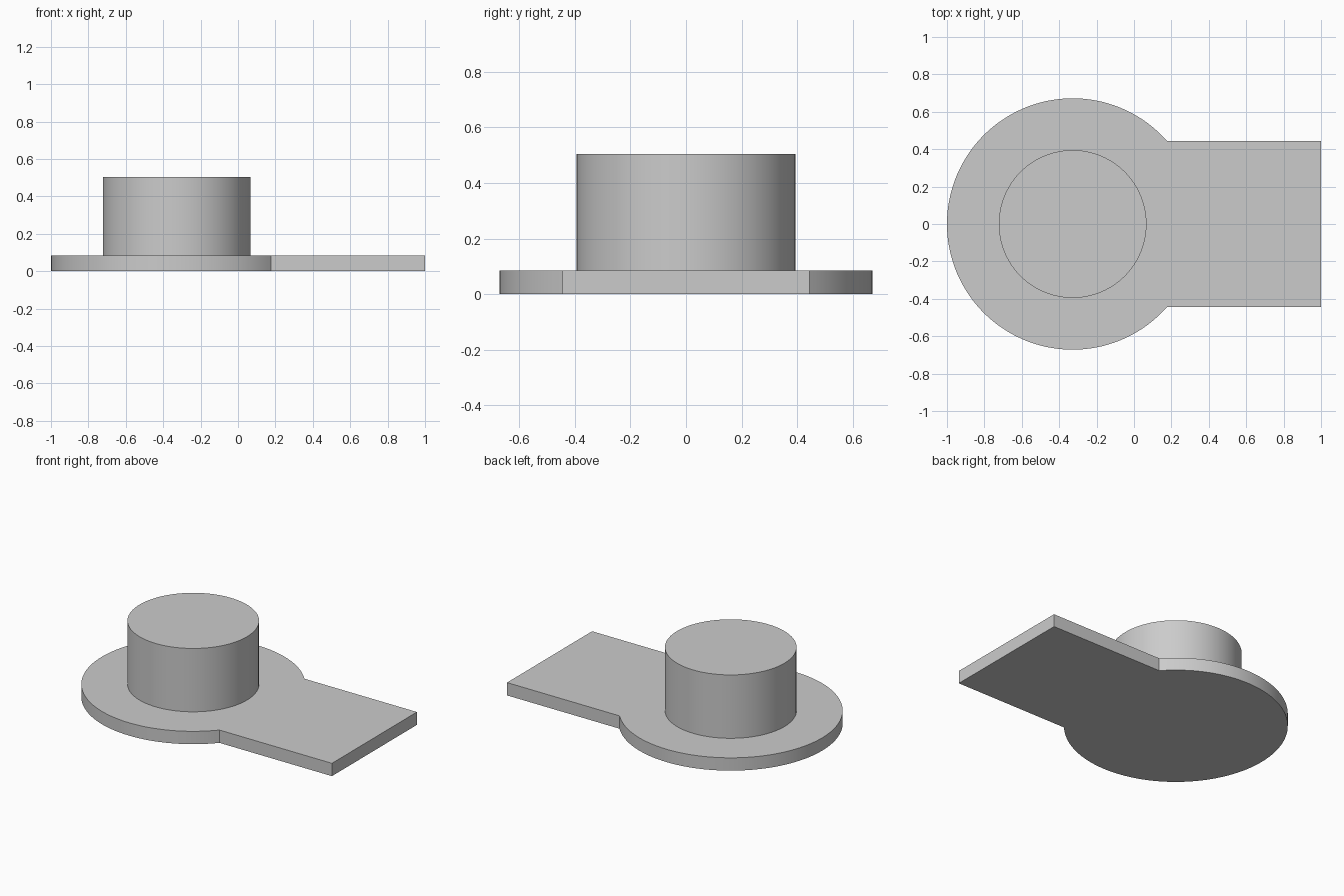
import bpy
import bmesh
from math import asin, cos, sin, pi, radians

cube = bpy.data.objects.get("Cube")
if cube:
    bpy.data.objects.remove(cube, do_unlink=True)

CENTRE_X = -0.328
DISC_R = 0.672
BOSS_R = 0.395
TAB_HALF = 0.445
PLATE_TOP = 0.085
BOSS_TOP = 0.505

grey = bpy.data.materials.new("plain_grey")
grey.use_nodes = True
colour = (0.6, 0.6, 0.6, 1)
grey.diffuse_color = colour
grey.node_tree.nodes["Principled BSDF"].inputs["Base Color"].default_value = colour


def arc(radius, start, end, steps):
    """Points along an arc around the disc centre."""
    angles = [start + (end - start) * i / steps for i in range(steps + 1)]
    return [(CENTRE_X + radius * cos(a), radius * sin(a)) for a in angles]


def extrude_profile(name, outline, bottom, top):
    """Closed outline raised into a solid with crisp rims."""
    bm = bmesh.new()
    base = bm.faces.new([bm.verts.new((x, y, bottom)) for x, y in outline])
    raised = bmesh.ops.extrude_face_region(bm, geom=[base], use_keep_orig=True)
    verts = [g for g in raised["geom"] if isinstance(g, bmesh.types.BMVert)]
    bmesh.ops.translate(bm, verts=verts, vec=(0, 0, top - bottom))
    bmesh.ops.recalc_face_normals(bm, faces=bm.faces)
    mesh = bpy.data.meshes.new(name)
    bm.to_mesh(mesh)
    bm.free()
    mesh.materials.append(grey)
    obj = bpy.data.objects.new(name, mesh)
    bpy.context.collection.objects.link(obj)
    bpy.ops.object.select_all(action='DESELECT')
    obj.select_set(True)
    bpy.context.view_layer.objects.active = obj
    bpy.ops.object.shade_smooth_by_angle(angle=radians(30))
    return obj


# Base plate: round disc with a straight tab towards +x
join = asin(TAB_HALF / DISC_R)
outline = arc(DISC_R, join, 2 * pi - join, 96) + [(1, -TAB_HALF), (1, TAB_HALF)]
extrude_profile("base_plate", outline, 0, PLATE_TOP)

# Round boss standing on the disc
extrude_profile("boss", arc(BOSS_R, 0, 2 * pi, 96)[:-1], PLATE_TOP, BOSS_TOP)
